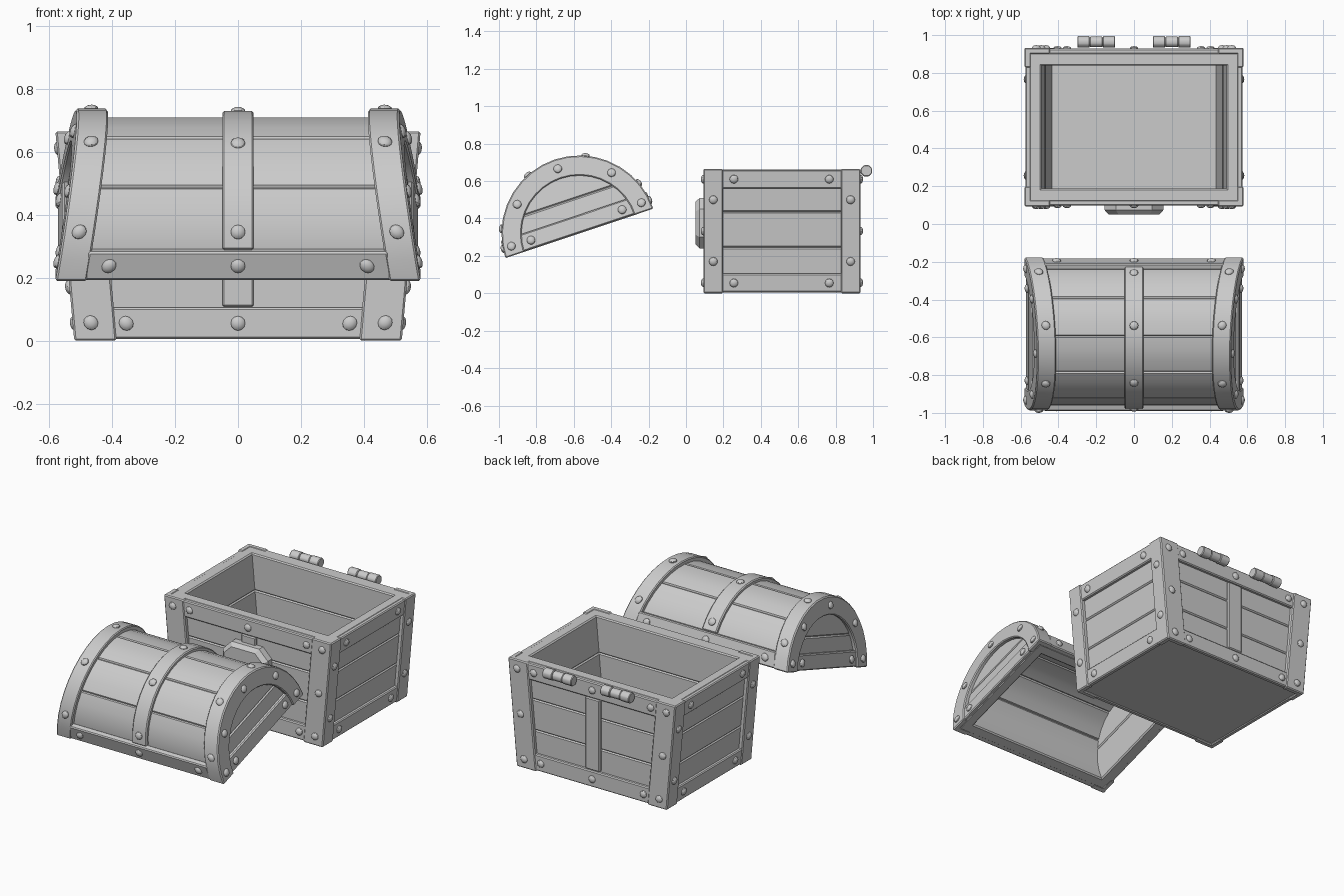
import bpy, bmesh, math
from mathutils import Vector, Matrix

if "Cube" in bpy.data.objects:
    bpy.data.objects.remove(bpy.data.objects["Cube"])

H = 0.665            # chest height
place = Matrix()     # where the current assembly sits
lean = lambda z: 0   # inward lean of the end walls at height z


def finish(name, bm, bevel=0.0):
    """Bevel sharp edges, lean the ends inward, place and shade the part."""
    bmesh.ops.recalc_face_normals(bm, faces=bm.faces)
    if bevel:
        sharp = [e for e in bm.edges if e.calc_face_angle(0) > 0.6]
        bmesh.ops.bevel(bm, geom=sharp, offset=bevel, segments=1, affect='EDGES')
    for v in bm.verts:
        if abs(v.co.x) > 0.2:
            v.co.x -= math.copysign(lean(v.co.z), v.co.x)
    me = bpy.data.meshes.new(name)
    bm.to_mesh(me)
    bm.free()
    for p in me.polygons:
        p.use_smooth = True
    me.set_sharp_from_angle(angle=math.radians(28))
    ob = bpy.data.objects.new(name, me)
    ob.matrix_world = place
    bpy.context.collection.objects.link(ob)


def prism(name, pts, x0, x1, bevel=0.006):
    """Extrude a (y, z) profile from x0 to x1."""
    bm = bmesh.new()
    f = bm.faces.new([bm.verts.new((x0, y, z)) for y, z in pts])
    r = bmesh.ops.extrude_face_region(bm, geom=[f])
    bmesh.ops.translate(bm, vec=(x1 - x0, 0, 0),
                        verts=[v for v in r['geom'] if isinstance(v, bmesh.types.BMVert)])
    finish(name, bm, bevel)


def block(name, x0, x1, y0, y1, z0, z1, bevel=0.006):
    prism(name, [(y0, z0), (y1, z0), (y1, z1), (y0, z1)], x0, x1, bevel)


def arc(r, a0, a1):
    n = max(2, round(abs(a1 - a0) / 10))
    ang = [math.radians(a0 + (a1 - a0) * i / n) for i in range(n + 1)]
    return [(r * math.cos(a), r * math.sin(a)) for a in ang]


def arch(name, r0, r1, a0, a1, x0, x1, bevel=0.006):
    prism(name, arc(r1, a0, a1) + arc(r0, a1, a0), x0, x1, bevel)


def rivet(pos, normal):
    bm = bmesh.new()
    rot = Vector(normal).to_track_quat('Z', 'Y').to_matrix().to_4x4()
    bmesh.ops.create_uvsphere(bm, u_segments=12, v_segments=8, radius=0.023,
                              matrix=Matrix.Translation(pos) @ rot @ Matrix.Diagonal((1, 1, 0.6, 1)))
    finish("rivet", bm)


# ---------------- chest box ----------------
place = Matrix.Translation((0, 0.513, 0))
lean = lambda z: 0.09 * (H - z)
block("floor", -0.52, 0.52, -0.36, 0.36, 0.01, 0.05, 0)
for s in (-1, 1):
    # stacked wall planks
    for z0, z1 in ((0.01, 0.245), (0.245, 0.435), (0.435, 0.662)):
        block("long_plank", -0.555, 0.555, s * 0.325, s * 0.395, z0, z1, 0.007)
        block("end_plank", s * 0.49, s * 0.555, -0.35, 0.35, z0, z1, 0.007)
    # horizontal bands
    for z0, z1 in ((0.005, 0.105), (0.56, 0.66)):
        zc = (z0 + z1) / 2
        block("long_band", -0.46, 0.46, s * 0.385, s * 0.415, z0, z1)
        block("end_band", s * 0.545, s * 0.575, -0.33, 0.33, z0, z1)
        for x in (-0.41, 0, 0.41):
            rivet((x, s * 0.415, zc), (0, s, 0))
        for y in (-0.257, 0.253):
            rivet((s * 0.575, y, zc), (s, 0, 0))
    block("middle_strap", -0.05, 0.05, s * 0.385, s * 0.413, 0.108, 0.557)
    # L-shaped corner straps
    for t in (-1, 1):
        block("corner_strap_long", s * 0.445, s * 0.58, t * 0.385, t * 0.42, 0, H)
        block("corner_strap_end", s * 0.545, s * 0.58, t * 0.315, t * 0.42, 0, H)
        for z in (0.057, 0.333, 0.61):
            rivet((s * 0.522, t * 0.42, z), (0, t, 0))
        for z in (0.17, 0.5):
            rivet((s * 0.58, t * 0.367, z), (s, 0, 0))
    # three-knuckle hinge
    for x0, x1, r in ((0.10, 0.165, 0.033), (0.165, 0.235, 0.03), (0.235, 0.30, 0.033)):
        a = [math.radians(22.5 + 45 * i) for i in range(8)]
        lean_box, lean = lean, lambda z: 0
        prism("hinge_knuckle", [(0.451 + r * math.cos(t), 0.655 + r * math.sin(t)) for t in a],
              s * x0, s * x1, 0.004)
        lean = lean_box

# lock plate: tapered octagon on the front
lean = lambda z: 0
bm = bmesh.new()
rings = []
for y, k in ((-0.40, 0.0), (-0.44, 0.0), (-0.463, 0.022)):
    w, h, c = 0.155 - k, 0.135 - k, 0.06 - k * 0.4
    outline = [(w, h - c), (w - c, h), (c - w, h), (-w, h - c),
               (-w, c - h), (c - w, -h), (w - c, -h), (w, c - h)]
    rings.append([bm.verts.new((x, y, 0.375 + z)) for x, z in outline])
for a, b in zip(rings, rings[1:]):
    for i in range(8):
        bm.faces.new((a[i], a[(i + 1) % 8], b[(i + 1) % 8], b[i]))
bm.faces.new(rings[0])
bm.faces.new(rings[-1])
finish("lock_plate", bm)

# ---------------- arched lid, tipped forward on the ground side ----------------
place = Matrix.Translation((0, -0.57, 0.32)) @ Matrix.Rotation(math.radians(18.5), 4, 'X')
lean = lambda z: 0.165 * z
# curved lid planks
for a0, a1 in ((0, 44), (44, 75), (75, 105), (105, 136), (136, 180)):
    arch("lid_plank", 0.325, 0.39, a0, a1, -0.55, 0.55, 0.007)
arch("lid_middle_strap", 0.38, 0.41, 14, 166, -0.05, 0.05)
for s in (-1, 1):
    # half-round end boards
    a = math.degrees(math.asin(0.185 / 0.36))
    prism("lid_end_lower", arc(0.36, 0, a) + arc(0.36, 180 - a, 180), s * 0.49, s * 0.555, 0.007)
    prism("lid_end_upper", arc(0.36, a, 180 - a), s * 0.49, s * 0.555, 0.007)
    block("lid_end_band", s * 0.545, s * 0.573, -0.32, 0.32, 0.004, 0.095)
    # arched end strap, over the top and across the end face
    arch("lid_strap_top", 0.38, 0.417, 0, 180, s * 0.48, s * 0.58)
    arch("lid_strap_end", 0.31, 0.417, 0, 180, s * 0.545, s * 0.58)
    # front and back bands
    block("lid_long_band", -0.49, 0.49, s * 0.375, s * 0.412, 0.002, 0.097)
    for x in (-0.418, 0, 0.418):
        rivet((x, s * 0.412, 0.05), (0, s, 0))
    for y in (-0.257, 0.257):
        rivet((s * 0.573, y, 0.048), (s, 0, 0))
    for d in (8, 44, 90, 136, 172):
        t = math.radians(d)
        rivet((s * 0.58, 0.37 * math.cos(t), 0.365 * math.sin(t)), (s, 0, 0.16))
for d in (22, 67, 113, 158):
    t = math.radians(d)
    n = Vector((0, math.cos(t), math.sin(t)))
    for x, r in ((-0.53, 0.417), (0, 0.41), (0.53, 0.417)):
        rivet(n * r + Vector((x, 0, 0)), n)
